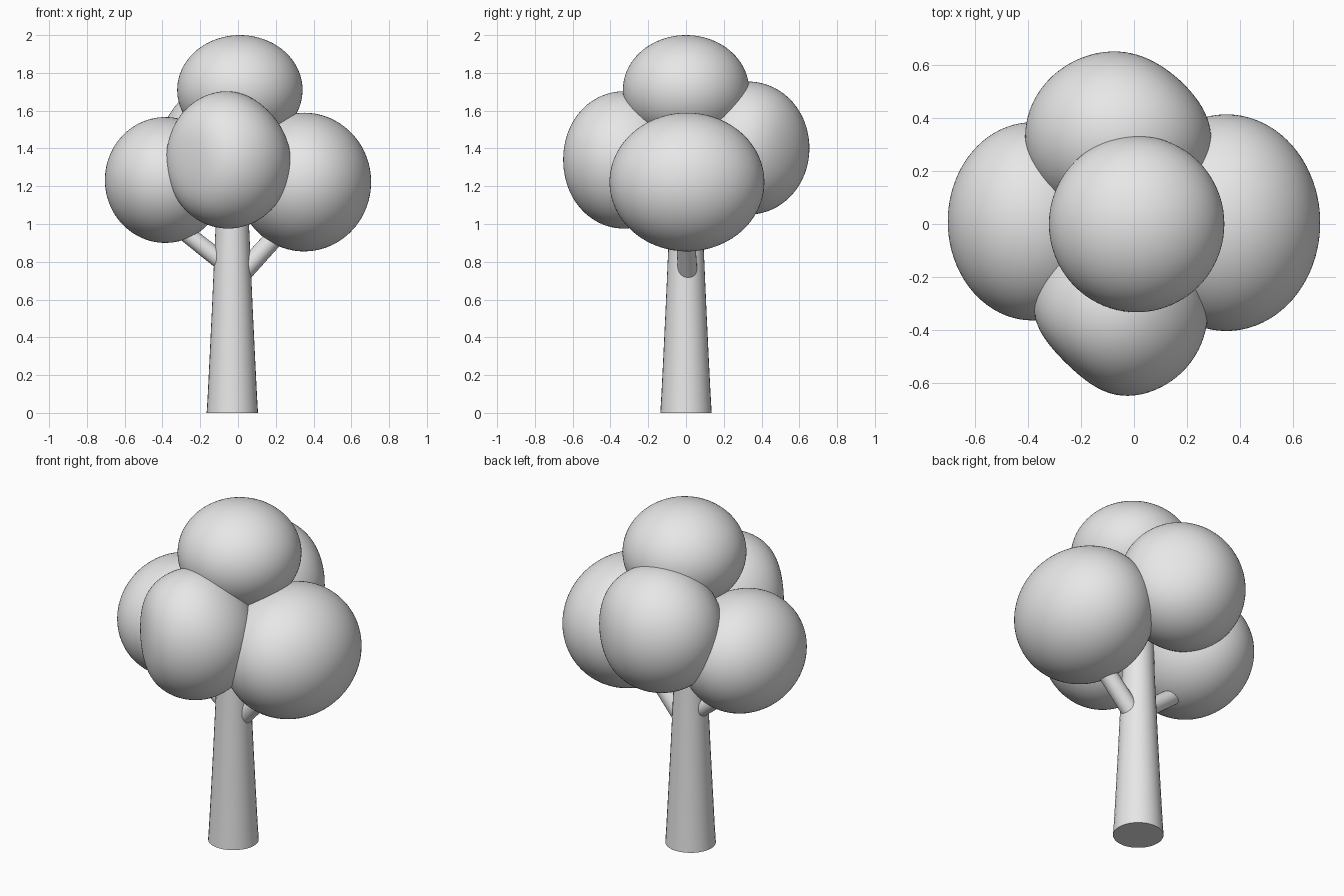
import bpy, bmesh
from math import cos, sin, pi
from mathutils import Vector

cube = bpy.data.objects.get("Cube")
if cube:
    bpy.data.objects.remove(cube, do_unlink=True)

grey = bpy.data.materials.new("light_grey")
grey.use_nodes = True
grey.diffuse_color = (0.8, 0.8, 0.8, 1)
grey.node_tree.nodes["Principled BSDF"].inputs["Base Color"].default_value = (0.8, 0.8, 0.8, 1)


def add_object(name, bm):
    bmesh.ops.recalc_face_normals(bm, faces=bm.faces)
    mesh = bpy.data.meshes.new(name)
    bm.to_mesh(mesh)
    bm.free()
    mesh.materials.append(grey)
    obj = bpy.data.objects.new(name, mesh)
    bpy.context.collection.objects.link(obj)
    bpy.ops.object.select_all(action='DESELECT')
    obj.select_set(True)
    bpy.context.view_layer.objects.active = obj
    bpy.ops.object.shade_smooth_by_angle(angle=pi / 4)
    return obj


def tube(name, stations, sides=32):
    """Capped round tube through (centre, radius) stations."""
    bm = bmesh.new()
    axis = (Vector(stations[-1][0]) - Vector(stations[0][0])).normalized()
    side = axis.cross(Vector((0, 1, 0))).normalized()
    other = axis.cross(side)
    rings = []
    for centre, r in stations:
        rings.append([bm.verts.new(Vector(centre) + r * (cos(a) * side + sin(a) * other))
                      for a in (2 * pi * i / sides for i in range(sides))])
    for low, high in zip(rings, rings[1:]):
        for i in range(sides):
            j = (i + 1) % sides
            bm.faces.new((low[i], low[j], high[j], high[i]))
    bm.faces.new(rings[0])
    bm.faces.new(rings[-1])
    return add_object(name, bm)


def clump(name, centre, radii, dents=()):
    """Ellipsoid of leaves, softly pushed along each (direction, amount)."""
    bm = bmesh.new()
    bmesh.ops.create_icosphere(bm, subdivisions=5, radius=1)
    for v in bm.verts:
        n = v.co.normalized()
        p = Vector(centre) + Vector([a * b for a, b in zip(n, radii)])
        for direction, amount in dents:
            d = Vector(direction).normalized()
            p += d * amount * max(0, n.dot(d)) ** 5
        v.co = p
    return add_object(name, bm)


# Flared trunk
tube("trunk", [((-0.03, 0, z), r) for z, r in
               ((0, 0.136), (0.1, 0.13), (0.3, 0.12), (0.55, 0.108),
                (0.8, 0.097), (1.0, 0.088), (1.55, 0.075))])

# Side branches
tube("left_branch", [((-0.01, 0.01, 0.705), 0.052), ((0.35, -0.01, 1.10), 0.048)], 24)
tube("right_branch", [((-0.04, 0, 0.766), 0.048), ((-0.35, 0, 1.01), 0.044)], 24)

# Leaf clumps
clump("left_leaves", (0.35, 0.005, 1.222), (0.355, 0.41, 0.367))
clump("right_leaves", (-0.385, 0.01, 1.233), (0.32, 0.375, 0.333))
clump("front_leaves", (-0.052, -0.33, 1.34), (0.333, 0.325, 0.364),
      [((-1, -1, 0), -0.045), ((1, 0, 1), -0.015)])
clump("back_leaves", (-0.058, 0.33, 1.402), (0.354, 0.326, 0.352),
      [((1, 1, 0), -0.025)])
clump("top_leaves", (0.01, 0, 1.71), (0.332, 0.334, 0.29))
